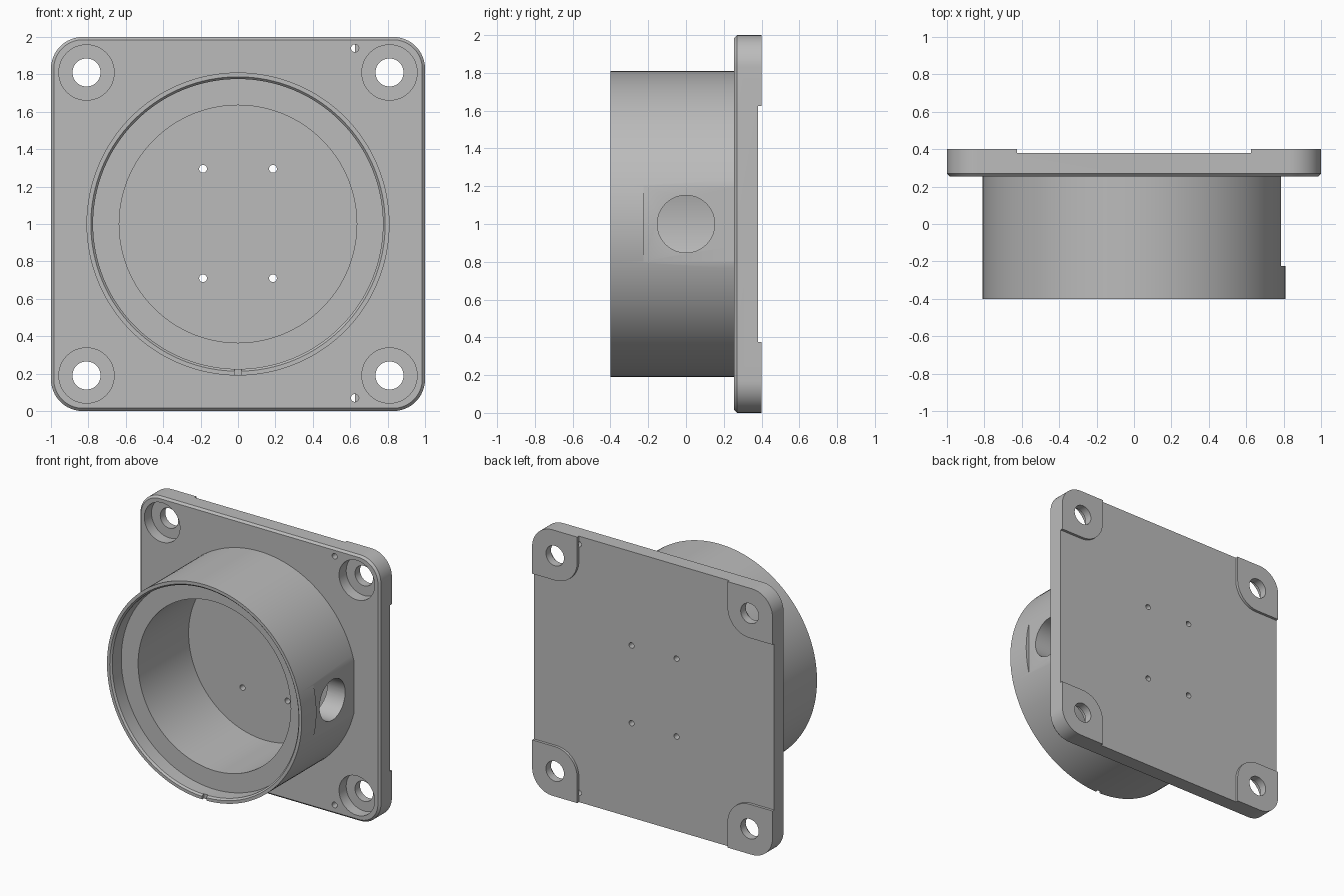
import bpy, bmesh
from math import sin, cos, pi, radians

if "Cube" in bpy.data.objects:
    bpy.data.objects.remove(bpy.data.objects["Cube"], do_unlink=True)

grey = bpy.data.materials.new("machined grey")
grey.use_nodes = True
colour = (0.5, 0.5, 0.5, 1)
grey.diffuse_color = colour
grey.node_tree.nodes["Principled BSDF"].inputs["Base Color"].default_value = colour

MID = 1.0             # height of the cup axis
FRONT, BACK = 0.255, 0.4
BOLT = 0.81           # bolt offset from the axis
FOOT = 0.625          # inner edge of the feet


def arc(cx, cz, r, start, end, n):
    angles = [radians(start + (end - start) * i / n) for i in range(n + 1)]
    return [(cx + r * cos(a), cz + r * sin(a)) for a in angles]


def circle(r, n=128, cx=0, cz=0):
    return arc(cx, cz, r, 0, 360, n)[:-1]


def four_fold(points):
    """Repeat one quadrant of an outline around the axis."""
    out = []
    for _ in range(4):
        out += points
        points = [(-z, x) for x, z in points]
    return out


def rounded_square(half, r):
    return four_fold(arc(half - r, half - r, r, 0, 90, 16))


def loft(name, rings, closed=False):
    """Join outlines placed at successive y; cap the ends unless closed."""
    bm = bmesh.new()
    loops = [[bm.verts.new((x, y, z + MID)) for x, z in pts] for pts, y in rings]
    pairs = list(zip(loops, loops[1:]))
    if closed:
        pairs.append((loops[-1], loops[0]))
    else:
        bm.faces.new(loops[0])
        bm.faces.new(loops[-1])
    for a, b in pairs:
        for i in range(len(a)):
            j = (i + 1) % len(a)
            bm.faces.new((a[i], a[j], b[j], b[i]))
    bmesh.ops.recalc_face_normals(bm, faces=bm.faces)
    mesh = bpy.data.meshes.new(name)
    bm.to_mesh(mesh)
    bm.free()
    mesh.materials.append(grey)
    ob = bpy.data.objects.new(name, mesh)
    bpy.context.collection.objects.link(ob)
    return ob


def block(x0, x1, y0, y1, z0, z1):
    pts = [(x0, z0), (x1, z0), (x1, z1), (x0, z1)]
    return loft("cutter", [(pts, y0), (pts, y1)])


def bore(r, y0, y1, cx=0, cz=0, n=48):
    pts = circle(r, n, cx, cz)
    return loft("cutter", [(pts, y0), (pts, y1)])


def cut(ob, cutter):
    bpy.ops.object.select_all(action='DESELECT')
    bpy.context.view_layer.objects.active = ob
    ob.select_set(True)
    cutter.hide_render = True
    mod = ob.modifiers.new("cut", 'BOOLEAN')
    mod.operation = 'DIFFERENCE'
    mod.solver = 'EXACT'
    mod.object = cutter
    bpy.ops.object.modifier_apply(modifier=mod.name)
    bpy.data.objects.remove(cutter, do_unlink=True)


# Square mounting plate with a chamfered front edge
plate = loft("mounting_plate", [
    (rounded_square(0.985, 0.155), FRONT),
    (rounded_square(1.0, 0.17), FRONT + 0.015),
    (rounded_square(1.0, 0.17), BACK)])

# Counterbored bolt holes
for sx in (-1, 1):
    for sz in (-1, 1):
        cut(plate, bore(0.148, 0.1, 0.34, sx * BOLT, sz * BOLT, 64))
        cut(plate, bore(0.075, 0.1, 0.6, sx * BOLT, sz * BOLT))

# Cup floor pocket and its four small holes
cut(plate, bore(0.635, 0.1, 0.32, n=128))
for x in (-0.187, 0.187):
    for z in (-0.29, 0.295):
        cut(plate, bore(0.021, 0.1, 0.6, x, z, 20))

# Small vent holes, half covered by the feet
for z in (-0.93, 0.94):
    cut(plate, bore(0.021, 0.1, 0.386, FOOT, z, 20))

# Cross-shaped recess that leaves four raised feet on the back
cross = four_fold([(1.1, FOOT)] + arc(BOLT, BOLT, BOLT - FOOT, 270, 180, 16) + [(FOOT, 1.1)])
cut(plate, loft("cutter", [(cross, 0.38), (cross, 0.6)]))

# Round cup with a thin lip and an inner shelf
profile = [(0.81, FRONT), (0.81, -0.4), (0.787, -0.4), (0.775, -0.387),
           (0.775, -0.28), (0.635, -0.28), (0.635, FRONT)]
cup = loft("cup", [(circle(r), y) for r, y in profile], closed=True)

# Flat pad and cable hole on the left side, notch under the lip
cut(cup, block(0.785, 1.0, -0.225, 0.5, -0.4, 0.4))
bpy.ops.mesh.primitive_cylinder_add(vertices=64, radius=0.152, depth=0.6,
                                    location=(0.7, 0, MID), rotation=(0, pi / 2, 0))
cut(cup, bpy.context.object)
cut(cup, block(-0.018, 0.018, -0.5, -0.38, -0.9, -0.7))

for ob in (plate, cup):
    bpy.ops.object.select_all(action='DESELECT')
    bpy.context.view_layer.objects.active = ob
    ob.select_set(True)
    ob.data.materials.clear()
    ob.data.materials.append(grey)
    bpy.ops.object.shade_smooth_by_angle(angle=radians(30))
